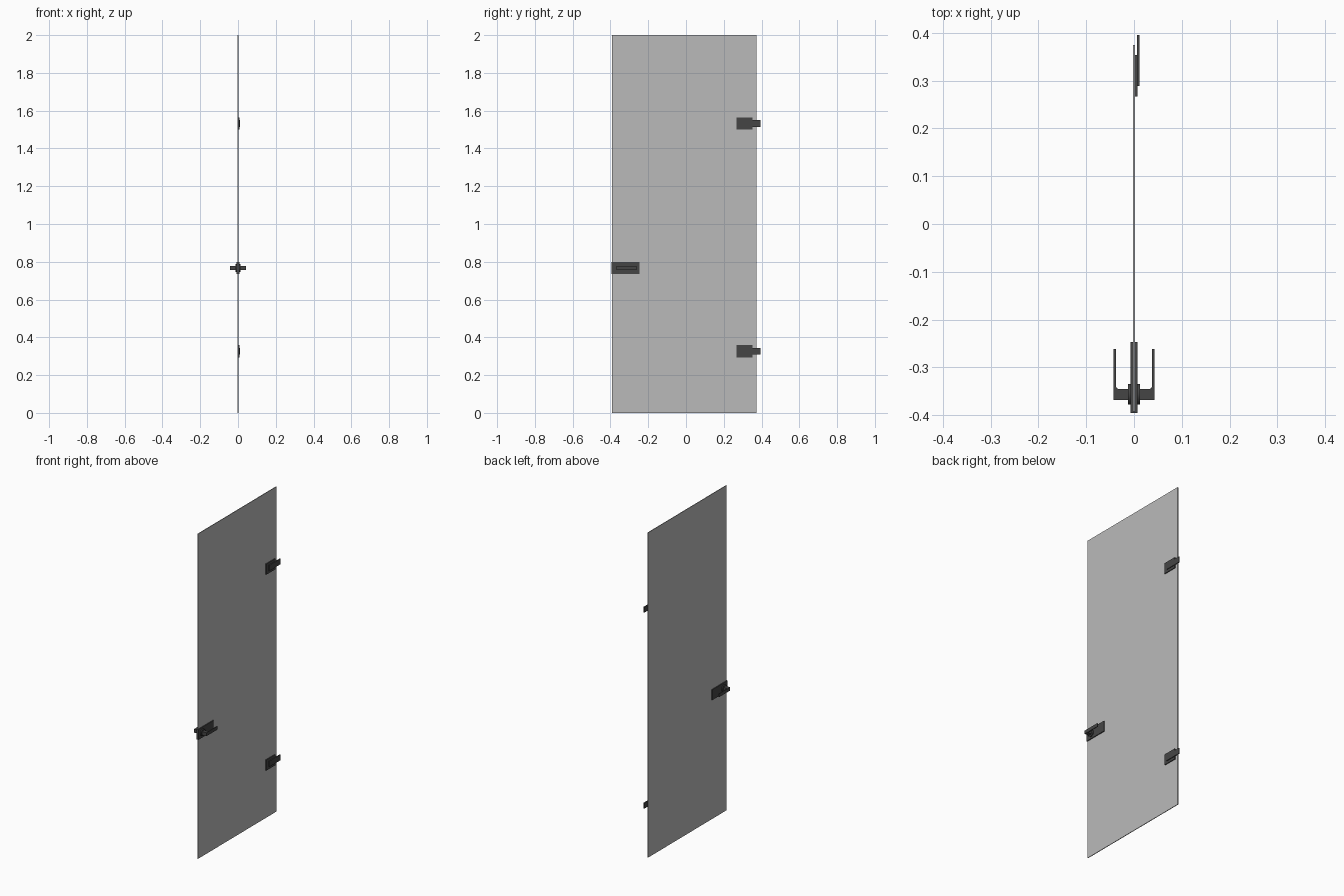
import bpy, bmesh, math

if "Cube" in bpy.data.objects:
    bpy.data.objects.remove(bpy.data.objects["Cube"])


def material(name, color):
    m = bpy.data.materials.new(name)
    m.diffuse_color = color
    m.use_nodes = True
    m.node_tree.nodes["Principled BSDF"].inputs["Base Color"].default_value = m.diffuse_color
    return m


GLASS = material("grey_glass", (0.49, 0.49, 0.49, 1))
METAL = material("dark_metal", (0.06, 0.06, 0.06, 1))


def finish(name, bm, mat):
    bmesh.ops.recalc_face_normals(bm, faces=bm.faces)
    me = bpy.data.meshes.new(name)
    bm.to_mesh(me)
    bm.free()
    me.materials.append(mat)
    ob = bpy.data.objects.new(name, me)
    bpy.context.collection.objects.link(ob)
    return ob


def smooth(ob):
    bpy.ops.object.select_all(action='DESELECT')
    ob.select_set(True)
    bpy.context.view_layer.objects.active = ob
    bpy.ops.object.shade_smooth_by_angle()


def box(name, x, y, z, mat=METAL):
    """Box from (min, max) ranges on each axis."""
    bm = bmesh.new()
    bmesh.ops.create_cube(bm, size=1)
    for v in bm.verts:
        v.co = [r[0] if c < 0 else r[1] for c, r in zip(v.co, (x, y, z))]
    return finish(name, bm, mat)


def cylinder_x(name, x, y, z, radius):
    """Cylinder lying along x."""
    bm = bmesh.new()
    bmesh.ops.create_cone(bm, cap_ends=True, segments=32,
                          radius1=radius, radius2=radius, depth=x[1] - x[0])
    for v in bm.verts:
        a, b, c = v.co
        v.co = ((x[0] + x[1]) / 2 + c, y + a, z + b)
    ob = finish(name, bm, METAL)
    smooth(ob)
    return ob


def prism_z(name, pts, z):
    """Plan outline in x, y extruded between two heights."""
    bm = bmesh.new()
    face = bm.faces.new([bm.verts.new((x, y, z[0])) for x, y in pts])
    new = bmesh.ops.extrude_face_region(bm, geom=[face])["geom"]
    verts = [g for g in new if isinstance(g, bmesh.types.BMVert)]
    bmesh.ops.translate(bm, verts=verts, vec=(0, 0, z[1] - z[0]))
    # extrusion keeps the first cap only if it is still present
    if not face.is_valid:
        bmesh.ops.holes_fill(bm, edges=bm.edges)
    ob = finish(name, bm, METAL)
    smooth(ob)
    return ob


# Glass door leaf
box("glass_panel", (-0.002, 0.002), (-0.392, 0.374), (0, 2), GLASS)

# Lock case clamped over both faces of the glass
LOCK_Z = 0.767
box("lock_case", (-0.0075, 0.0075), (-0.395, -0.247), (0.735, 0.799))

# Rosettes and lever handles, one per side
LEVER_Y = -0.356
for s, side in ((1, "right"), (-1, "left")):
    cylinder_x("rosette_" + side, sorted((s * 0.007, s * 0.013)),
               LEVER_Y, LOCK_Z, 0.0215)
    # L-shaped lever with a rounded inner corner
    fillet = [(0.031 + 0.007 * math.sin(a), -0.338 - 0.007 * math.cos(a))
              for a in (i * math.pi / 12 for i in range(7))]
    outline = [(0.012, -0.368), (0.0425, -0.368), (0.0425, -0.261),
               (0.038, -0.261)] + fillet[::-1] + [(0.012, -0.345)]
    prism_z("lever_" + side, [(s * x, y) for x, y in outline],
            (LOCK_Z - 0.0105, LOCK_Z + 0.0105))

# Hinges: wide glass plate with a narrower wall leaf on top
for z, level in ((0.326, "lower"), (1.532, "upper")):
    box("hinge_plate_" + level, (0.0015, 0.007), (0.267, 0.353),
        (z - 0.033, z + 0.033))
    box("hinge_leaf_" + level, (0.0065, 0.0115), (0.289, 0.395),
        (z - 0.0175, z + 0.0175))
